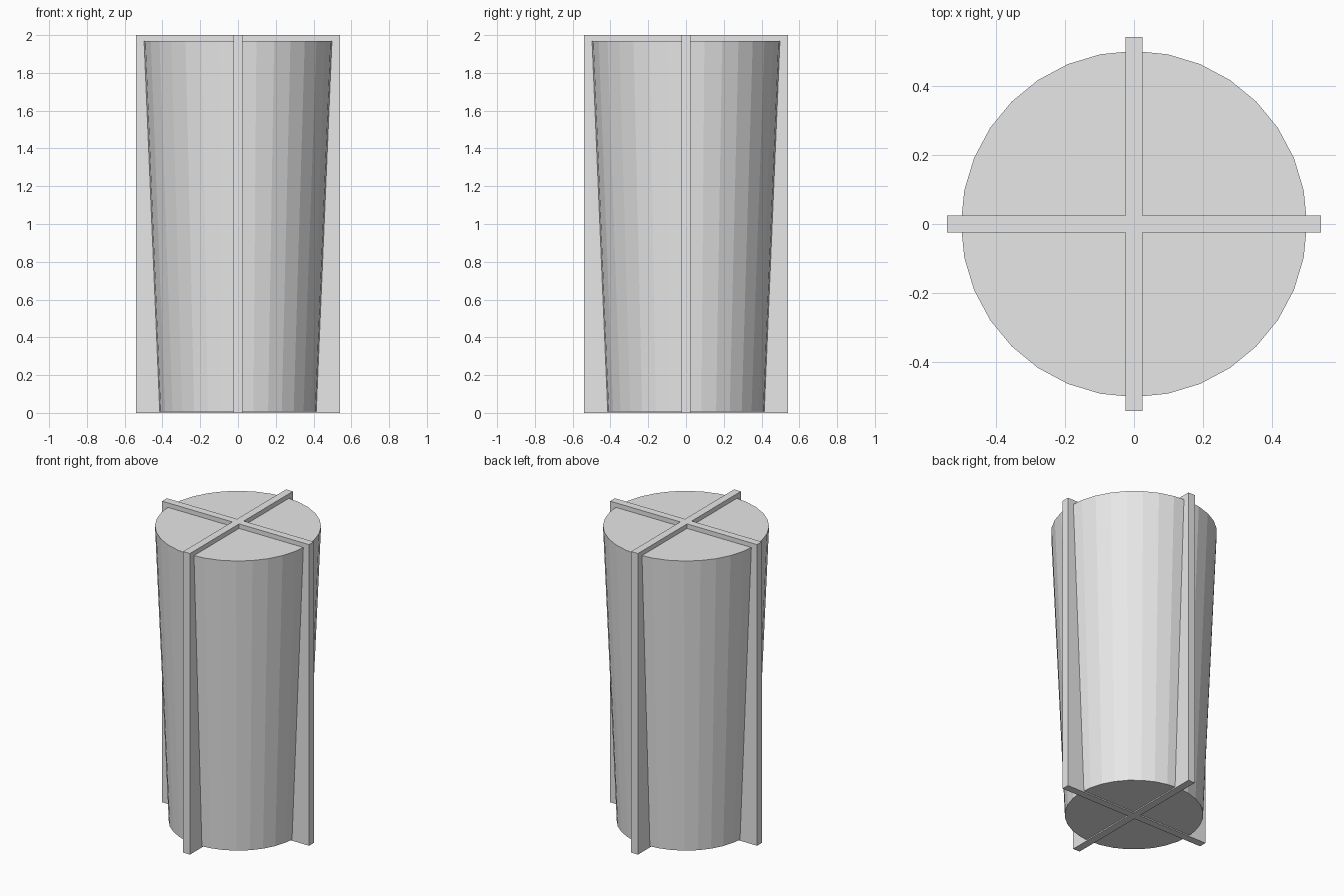
import bpy
import bmesh
from mathutils import Matrix, Vector
from math import pi

HEIGHT = 2.0
FIN_REACH = 0.54
FIN_HALF = 0.025
BODY_BASE, BODY_TOP = 0.008, 1.97
BASE_RADIUS, TOP_RADIUS = 0.417, 0.5

cube = bpy.data.objects.get("Cube")
if cube:
    bpy.data.objects.remove(cube, do_unlink=True)

grey = bpy.data.materials.new("light_grey")
grey.use_nodes = True
colour = (0.8, 0.8, 0.8, 1)
grey.diffuse_color = colour
grey.node_tree.nodes["Principled BSDF"].inputs["Base Color"].default_value = colour


def add_part(name, bm):
    bmesh.ops.recalc_face_normals(bm, faces=bm.faces)
    mesh = bpy.data.meshes.new(name)
    bm.to_mesh(mesh)
    bm.free()
    mesh.materials.append(grey)
    part = bpy.data.objects.new(name, mesh)
    bpy.context.scene.collection.objects.link(part)
    return part


# Faceted body that widens towards the top
bm = bmesh.new()
bmesh.ops.create_cone(
    bm, cap_ends=True, segments=32, radius1=BASE_RADIUS, radius2=TOP_RADIUS,
    depth=BODY_TOP - BODY_BASE,
    matrix=Matrix.Translation((0, 0, (BODY_BASE + BODY_TOP) / 2)))
add_part("tapered_body", bm)

# Four upright fins joined as one plus-shaped extrusion
bm = bmesh.new()
arm = [Vector((FIN_REACH, -FIN_HALF, 0)),
       Vector((FIN_REACH, FIN_HALF, 0)),
       Vector((FIN_HALF, FIN_HALF, 0))]
outline = [Matrix.Rotation(k * pi / 2, 3, "Z") @ p for k in range(4) for p in arm]
base = bm.faces.new([bm.verts.new(p) for p in outline])
bottom = base.copy()
top = bmesh.ops.extrude_face_region(bm, geom=[base])["geom"]
bmesh.ops.translate(bm, vec=(0, 0, HEIGHT),
                    verts=[v for v in top if isinstance(v, bmesh.types.BMVert)])
# Keep exactly one closing face at the foot
if base.is_valid:
    bm.faces.remove(base)
bmesh.ops.remove_doubles(bm, verts=bm.verts, dist=0.0001)
add_part("cross_fins", bm)
